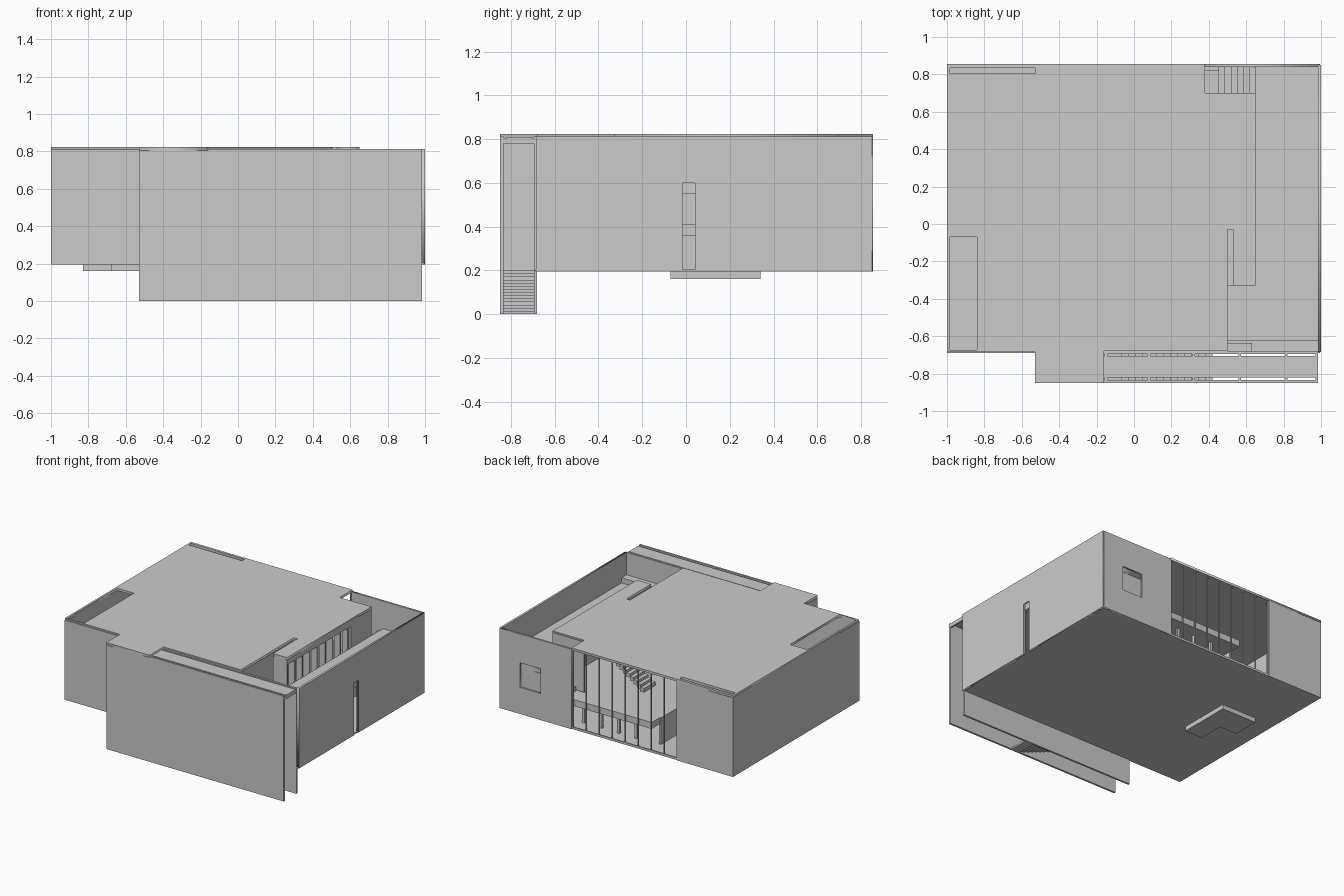
import bpy, math

if "Cube" in bpy.data.objects:
    bpy.data.objects.remove(bpy.data.objects["Cube"])


def box(name, x0, x1, y0, y1, z0, z1):
    bpy.ops.mesh.primitive_cube_add(size=1, location=((x0 + x1) / 2, (y0 + y1) / 2, (z0 + z1) / 2))
    o = bpy.context.object
    o.name = name
    o.scale = (x1 - x0, y1 - y0, z1 - z0)
    return o


def rect(a0, a1, b0, b1):
    return [(a0, b0), (a1, b0), (a1, b1), (a0, b1)]


def plate(name, loops, d0, d1, plane="XY"):
    """Outline with holes, extruded from d0 to d1 along the axis normal to the plane."""
    c = bpy.data.curves.new(name, 'CURVE')
    c.dimensions = '2D'
    c.fill_mode = 'BOTH'
    c.extrude = (d1 - d0) / 2
    for pts in loops:
        s = c.splines.new('POLY')
        s.points.add(len(pts) - 1)
        for p, (a, b) in zip(s.points, pts):
            p.co = (a, b, 0, 1)
        s.use_cyclic_u = True
    o = bpy.data.objects.new(name, c)
    bpy.context.collection.objects.link(o)
    m = (d0 + d1) / 2
    if plane == "XY":
        o.location.z = m
    elif plane == "XZ":
        o.location.y = m
        o.rotation_euler = (math.pi / 2, 0, 0)
    else:
        o.location.x = m
        o.rotation_euler = (math.pi / 2, 0, math.pi / 2)
    bpy.ops.object.select_all(action='DESELECT')
    o.select_set(True)
    bpy.context.view_layer.objects.active = o
    bpy.ops.object.convert(target='MESH')
    return bpy.context.object


# roof with light well and rear skylight slot
roof = [(-1, -.685), (-.53, -.685), (-.53, -.85), (-.16, -.85), (-.16, -.68), (.5, -.68), (.5, -.03),
        (.53, -.03), (.53, -.33), (.65, -.33), (.65, .70), (.38, .70), (.38, .855), (-1, .855)]
plate("roof", [roof, rect(-.985, -.84, -.675, -.07), rect(-.985, -.53, .805, .835)], .805, .823)

# base floor and sunken pit below it
box("ground_floor", -1, .995, -.69, .85, .195, .205)
box("pit_main", -.68, -.53, -.07, .34, .16, .2)
box("pit_side", -.83, -.68, .13, .34, .16, .2)

# outer walls
box("left_wall", -1, -.985, -.685, .855, .195, .81)
box("front_left_wall", -1, -.53, -.69, -.675, .195, .81)
plate("right_wall", [[(-.685, .195), (-.015, .195), (-.015, .6), (.04, .6), (.04, .195), (.85, .195),
                      (.85, .813), (-.685, .813)]], .985, 1, "YZ")
plate("back_court_wall", [rect(.38, .995, .195, .813), rect(.645, .82, .40, .59)], .84, .855, "XZ")
box("back_window_panel", .64, .825, .838, .843, .395, .595)
box("back_left_wall", -1, -.52, .84, .855, .195, .81)

# rear glazing bars
for i in range(9):
    x = .372 - i * .111
    box("mullion", x - .004, x + .004, .842, .85, .2, .81)
box("glazing_sill", -.52, .38, .84, .85, .2, .212)

# front corridor: two long walls, upper end wall, landing
box("corridor_front_wall", -.53, .985, -.85, -.835, 0, .813)
box("corridor_back_wall", -.53, .985, -.695, -.68, 0, .813)
box("corridor_end_wall", -.53, -.515, -.84, -.69, .19, .81)
box("corridor_landing", -.53, -.10, -.836, -.694, .19, .2)

# corridor stair
N = 14
for i in range(N):
    x1 = .42 - i * .52 / N
    z = (i + 1) * .2 / N
    box("corridor_step", x1 - .52 / N, x1, -.836, -.694, max(0, z - .03), z)

# corridor skylight slab and its cross beams
box("corridor_skylight", -.16, .985, -.82, -.705, .795, .81)
for x in (-.15, .08, .32, .565, .815, .978):
    box("skylight_beam", x - .007, x + .007, -.836, -.694, .78, .805)

# raised terrace along the right side, with front ledge
terrace = [(.5, -.68), (.99, -.68), (.99, .845), (.65, .845), (.65, -.33), (.5, -.33)]
plate("terrace", [terrace], .55, .6)
box("terrace_ledge", .5, .985, -.68, -.62, .6, .64)
box("terrace_ledge_step", .5, .63, -.68, -.635, .64, .66)

# terrace colonnade with fascia and solid ends
box("colonnade_fascia", .60, .649, -.33, .70, .765, .81)
for i in range(9):
    y = -.32 + i * .093
    box("colonnade_fin", .595, .645, y - .007, y + .007, .55, .79)
box("colonnade_solid", .63, .649, .45, .70, .55, .81)
box("colonnade_end", .53, .649, -.33, -.315, .55, .81)
box("slot_wall", .53, .542, -.33, -.03, .42, .81)
box("opening_wall", .488, .5, -.68, -.03, .42, .81)

# rear stair from the terrace down to the middle floor
box("stair_side_wall", .38, .65, .69, .70, .42, .81)
for i in range(6):
    x1 = .65 - i * .033
    z = .58 - i * .027
    box("rear_step", x1 - .033, x1, .70, .84, z - .04, z)

# middle floor and inner partitions
box("middle_floor", -.28, .65, -.66, .82, .36, .41)
box("inner_partition", -.29, -.275, .2, .72, .2, .41)
box("lower_court_wall", .635, .65, .05, .84, .2, .55)
for i in range(4):
    box("floor_column", -.1 + i * .15, -.08 + i * .15, .72, .74, .2, .36)
for i in range(8):
    x0 = .05 + i * .03
    box("inner_step", x0, x0 + .03, .30, .44, .41 + i * .02, .44 + i * .02)
